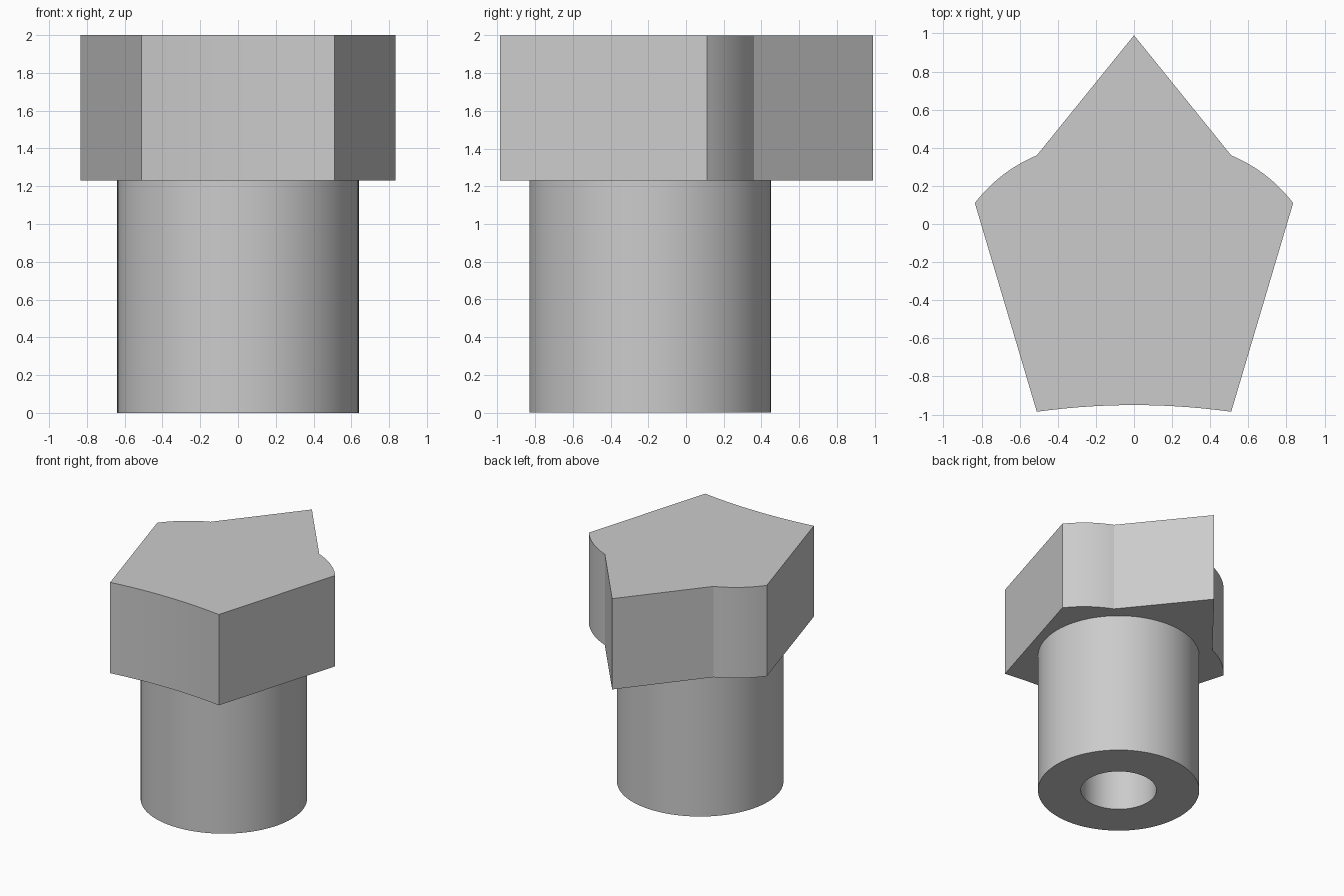
import bpy
import bmesh
import math
from mathutils import Vector

cube = bpy.data.objects.get("Cube")
if cube:
    bpy.data.objects.remove(cube)

HEAD_BASE, HEAD_TOP = 1.23, 2.0
SHAFT_RADIUS, BORE_RADIUS, SHAFT_Y = 0.64, 0.30, -0.19

grey = bpy.data.materials.new("plain_grey")
grey.use_nodes = True
colour = (0.6, 0.6, 0.6, 1)
grey.diffuse_color = colour
grey.node_tree.nodes["Principled BSDF"].inputs["Base Color"].default_value = colour


def make_object(name, bm):
    bmesh.ops.recalc_face_normals(bm, faces=bm.faces[:])
    mesh = bpy.data.meshes.new(name)
    bm.to_mesh(mesh)
    bm.free()
    mesh.materials.append(grey)
    obj = bpy.data.objects.new(name, mesh)
    bpy.context.collection.objects.link(obj)
    bpy.ops.object.select_all(action="DESELECT")
    obj.select_set(True)
    bpy.context.view_layer.objects.active = obj
    bpy.ops.object.shade_smooth_by_angle(angle=math.radians(20))
    return obj


def arc(start, end, rise, steps=14):
    """Shallow curve from start to end, bulging left of travel by rise."""
    a, b = Vector(start), Vector(end)
    side = Vector((a.y - b.y, b.x - a.x)).normalized()
    return [a.lerp(b, i / steps) + side * rise * 4 * (i / steps) * (1 - i / steps)
            for i in range(steps + 1)]


# Pointed head: five corners, bowed shoulders and a hollowed front
outline = [Vector((0, 0.99))]
outline += arc((0.51, 0.36), (0.835, 0.11), 0.027)
outline += arc((0.51, -0.985), (-0.51, -0.985), -0.035)
outline += arc((-0.835, 0.11), (-0.51, 0.36), 0.027)
bm = bmesh.new()
base = bm.faces.new([bm.verts.new((p.x, p.y, HEAD_BASE)) for p in outline])
grown = bmesh.ops.extrude_face_region(bm, geom=[base], use_keep_orig=True)
top_verts = [g for g in grown["geom"] if isinstance(g, bmesh.types.BMVert)]
bmesh.ops.translate(bm, verts=top_verts, vec=(0, 0, HEAD_TOP - HEAD_BASE))
make_object("pentagon_head", bm)

# Round shaft with a bore that ends at the underside of the head
profile = [(SHAFT_RADIUS, HEAD_BASE), (SHAFT_RADIUS, 0),
           (BORE_RADIUS, 0), (BORE_RADIUS, HEAD_BASE)]
bm = bmesh.new()
points = [bm.verts.new((r, 0, z)) for r, z in profile]
edges = [bm.edges.new(pair) for pair in zip(points, points[1:])]
bmesh.ops.spin(bm, geom=points + edges, cent=(0, 0, 0), axis=(0, 0, 1),
               angle=math.tau, steps=96, use_merge=True)
bmesh.ops.remove_doubles(bm, verts=bm.verts[:], dist=0.0001)
bmesh.ops.translate(bm, verts=bm.verts[:], vec=(0, SHAFT_Y, 0))
# Recalculated normals face outwards once the wall is closed at the top
rims = [e for e in bm.edges if e.is_boundary]
bmesh.ops.bridge_loops(bm, edges=rims)
make_object("hollow_shaft", bm)
